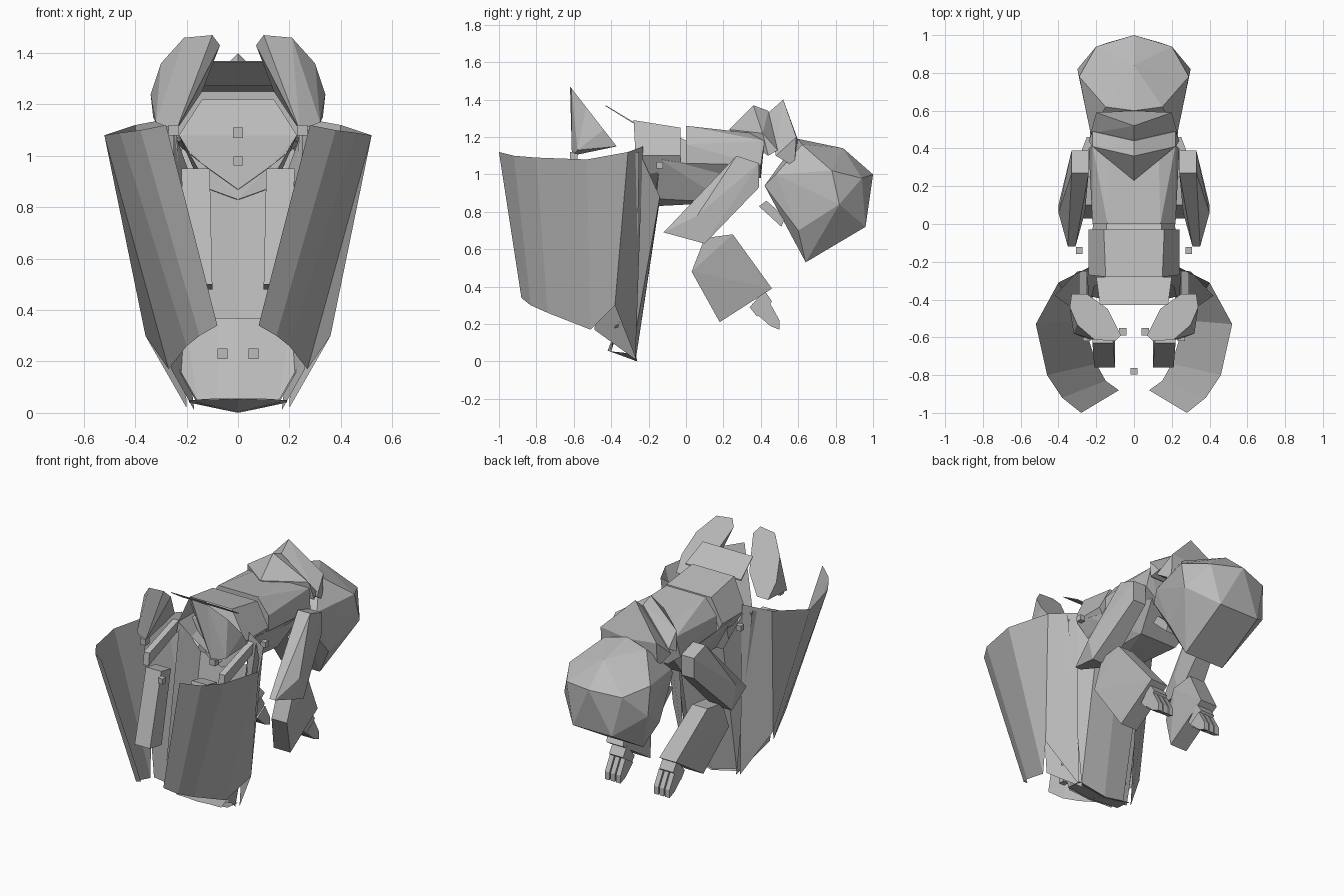
import bpy, bmesh

if bpy.data.objects.get("Cube"):
    bpy.data.objects.remove(bpy.data.objects["Cube"], do_unlink=True)

grey = bpy.data.materials.new("stone grey")
grey.use_nodes = True
grey.diffuse_color = (.5, .5, .5, 1)
grey.node_tree.nodes["Principled BSDF"].inputs["Base Color"].default_value = grey.diffuse_color


def finish(name, bm, pair=False):
    """Turn a bmesh into a flat shaded object, mirrored across x when it is one of a pair."""
    bmesh.ops.recalc_face_normals(bm, faces=bm.faces)
    mesh = bpy.data.meshes.new(name)
    bm.to_mesh(mesh)
    bm.free()
    mesh.materials.append(grey)
    obj = bpy.data.objects.new(name, mesh)
    bpy.context.collection.objects.link(obj)
    if pair:
        modifier = obj.modifiers.new("mirror", "MIRROR")
        modifier.use_mirror_merge = False
    return obj


def hull(name, points, pair=False):
    """Faceted solid around the points; a central part also gets the mirrored points."""
    bm = bmesh.new()
    all_points = set(points)
    if not pair:
        all_points |= {(-x, y, z) for x, y, z in points}
    for point in sorted(all_points):
        bm.verts.new(point)
    result = bmesh.ops.convex_hull(bm, input=bm.verts)
    unused = [e for e in result["geom_interior"] if isinstance(e, bmesh.types.BMVert)]
    bmesh.ops.delete(bm, geom=unused, context="VERTS")
    bmesh.ops.dissolve_limit(bm, angle_limit=.03, verts=bm.verts, edges=bm.edges)
    return finish(name, bm, pair)


def sheet(name, upper, lower):
    """Pair of thin panels spanned between an upper and a lower edge."""
    bm = bmesh.new()
    top = [bm.verts.new(p) for p in upper]
    bottom = [bm.verts.new(p) for p in lower]
    for i in range(len(top) - 1):
        bm.faces.new((top[i], top[i + 1], bottom[i + 1], bottom[i]))
    return finish(name, bm, pair=True)


def section(left, right, *profile):
    """Extrude a side profile of (y, z) points between two x positions."""
    return [(x, y, z) for x in (left, right) for y, z in profile]


def block(name, centre, size, pair=False):
    """Small cube."""
    bm = bmesh.new()
    bmesh.ops.create_cube(bm, size=size)
    bmesh.ops.translate(bm, verts=bm.verts, vec=centre)
    return finish(name, bm, pair)


# Rounded faceted abdomen
hull("abdomen", [
    (0, 1, 1), (.2, .94, .98), (0, .84, 1.14), (.3, .82, .84), (.29, .78, 1.02),
    (.14, .96, .72), (.14, .64, .53), (.23, .6, .7), (0, .6, 1.19), (.15, .62, 1.16),
    (.23, .48, 1), (.2, .42, .94)])
hull("abdomen_joint", section(.08, .18, (.39, .83), (.43, .86), (.53, .77), (.51, .72)), pair=True)

# Raised chevron plates on the back
hull("front_crest", [
    (0, .23, 1.24), (0, .36, 1.37), (.22, .41, 1.22), (.24, .44, 1.1),
    (0, .44, 1.34), (.22, .49, 1.13)])
hull("rear_crest", [
    (0, .44, 1.33), (0, .52, 1.4), (.2, .59, 1.2), (.2, .58, 1.04),
    (0, .6, 1.18), (.23, .48, 1.1)])

# Torso, belly and an open collar
hull("torso", [
    (.22, 0, 1.06), (.22, 0, 1.16), (.14, 0, 1.26), (.13, .36, 1.22),
    (.22, .42, 1.18), (.24, .4, 1.05), (.15, .4, .98), (.15, 0, .97)])
hull("belly", [
    (0, -.17, .83), (.11, -.16, .87), (.23, -.14, 1.08), (.14, -.08, 1.22), (.2, .1, 1.04),
    (.13, .22, .85), (.18, .38, 1)])
sheet("collar",
      [(0, -.28, 1.29), (.15, -.28, 1.29), (.24, -.27, 1.1), (.18, -.22, 1), (0, -.2, .87)],
      [(0, -.03, 1.25), (.16, -.03, 1.25), (.24, -.03, 1.1), (.2, -.03, 1.03), (0, -.03, .86)])
sheet("collar_back",
      [(0, -.03, 1.25), (.16, -.03, 1.25), (.24, -.03, 1.1)],
      [(0, -.03, .95), (.15, -.03, 1), (.2, -.03, 1.03)])
hull("neck_plate", [
    (.18, -.43, 1.37), (.18, -.43, 1.365), (.2, -.28, 1.28), (.2, -.28, 1.272)])

# Ear shaped shoulder blades: a leaf with a flat sloping back and a faceted front
leaf = [(.21, 1.46), (.1, 1.47), (.07, 1.43), (.14, 1.25), (.25, 1.15),
        (.33, 1.15), (.34, 1.24), (.3, 1.36)]
hull("shoulder_blade",
     [(x, -.62 + (1.47 - z) * .78, z) for x, z in leaf]
     + [(.24, -.6, 1.17), (.32, -.58, 1.13), (.24, -.61, 1.1)], pair=True)
block("shoulder_peg", (.25, -.6, 1.1), .04, pair=True)

# Long forearms hanging inside the shields
hull("forearm", section(.11, .22, (-.53, .93), (-.63, .95))
     + section(.1, .21, (-.64, .48), (-.76, .5)), pair=True)
hull("upper_arm", section(.25, .29, (-.25, 1.1), (-.27, 1.03), (-.56, .92), (-.55, 1)), pair=True)

# Curved shields and the folded panels behind them
sheet("shield",
      [(.28, -1, 1.12), (.38, -.92, 1.1), (.46, -.8, 1.09), (.52, -.53, 1.08)],
      [(.08, -.88, .34), (.15, -.83, .3), (.2, -.74, .26), (.27, -.51, .17)])
sheet("wing_panel",
      [(.52, -.53, 1.08), (.4, -.31, 1.12), (.24, -.23, 1.15)],
      [(.27, -.51, .17), (.36, -.38, .3), (.2, -.27, .02)])
sheet("wing_lining",
      [(.42, -.38, 1.08), (.3, -.25, 1.12)],
      [(.26, -.49, .17), (.17, -.27, .01)])
sheet("inner_panel",
      [(.25, -.24, 1.1), (.17, -.14, .88), (0, -.14, .86)],
      [(.24, -.4, .18), (.16, -.29, .04), (0, -.27, 0)])

# Apron at the foot of the panels
sheet("apron",
      [(.24, -.36, .2), (.2, -.32, .33), (.08, -.3, .37), (0, -.3, .37)],
      [(.24, -.38, .19), (.16, -.4, .05), (.08, -.41, .055), (0, -.42, .055)])
sheet("apron_hem", [(0, -.41, .055), (.19, -.38, .05)], [(0, -.26, 0), (.19, -.27, .04)])

# Hind legs: thighs splay out, shins lean back inwards
hull("thigh", section(.24, .33, (.27, 1.1), (.39, 1.06), (.39, .93))
     + section(.26, .4, (.06, .78), (.1, .63))
     + section(.31, .35, (-.12, .69)), pair=True)
hull("shin", section(.22, .33, (.1, .66), (.25, .68), (.03, .48))
     + section(.13, .25, (.46, .39), (.18, .21)), pair=True)
hull("foot", section(.13, .23, (.42, .38), (.34, .29), (.38, .24), (.46, .32)), pair=True)
for i, name in enumerate(("inner_toe", "middle_toe", "outer_toe")):
    start = .12 + i * .04
    hull(name, section(start, start + .032, (.37, .26), (.45, .31), (.5, .22), (.5, .17), (.45, .19)),
         pair=True)

# Small floating studs
block("chest_stud", (0, -.78, .98), .035)
block("throat_stud", (0, -.3, 1.09), .04)
block("side_stud", (.29, -.14, 1.05), .035, pair=True)
block("apron_stud", (.06, -.57, .23), .04, pair=True)
